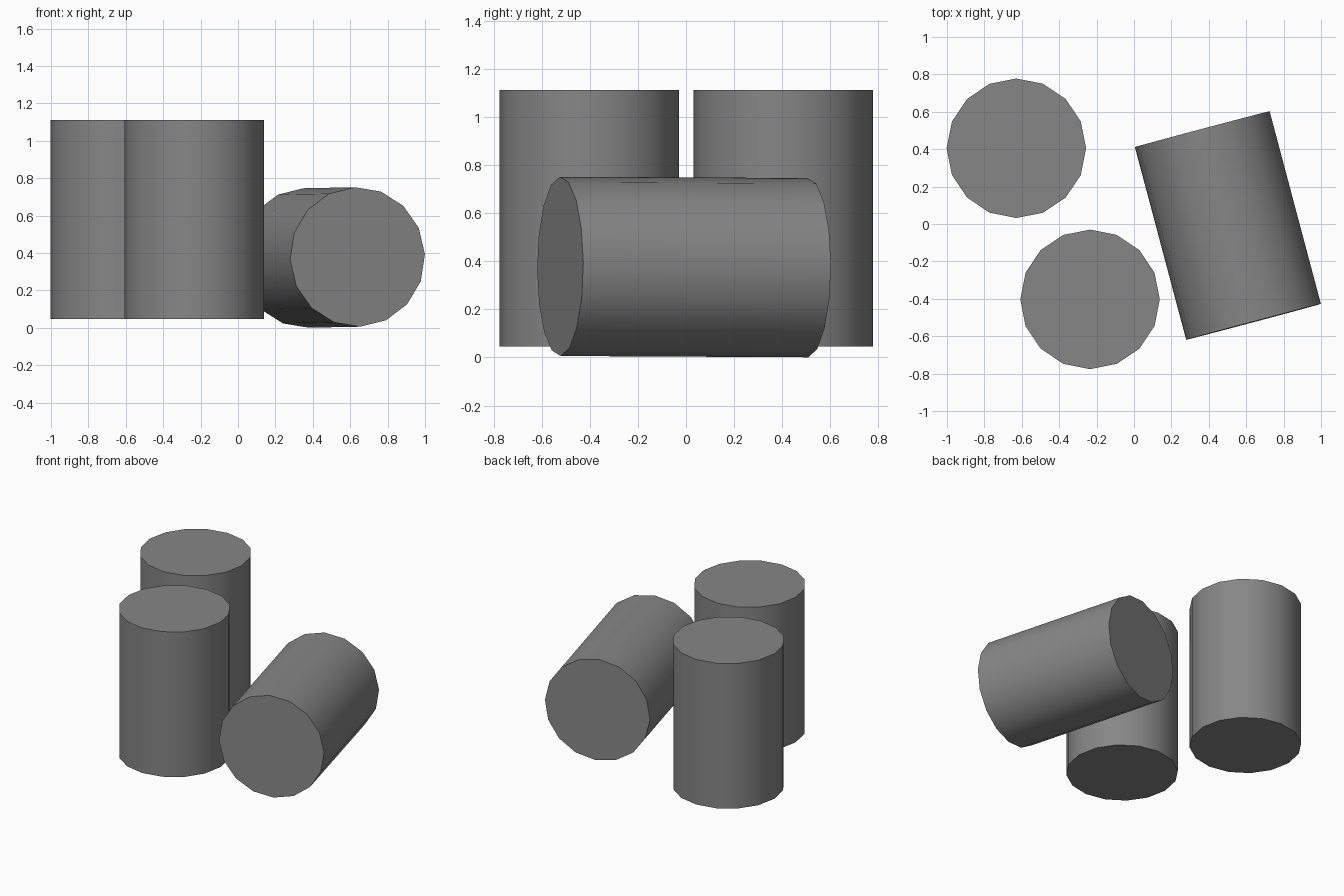
import bpy
from math import radians, cos, sin
from mathutils import Matrix, Vector

if "Cube" in bpy.data.objects:
    bpy.data.objects.remove(bpy.data.objects["Cube"])

RADIUS, LENGTH = 0.373, 1.066

# Dark grey paint
paint = bpy.data.materials.new("dark_grey")
paint.diffuse_color = (0.24, 0.24, 0.24, 1)
paint.use_nodes = True
paint.node_tree.nodes["Principled BSDF"].inputs["Base Color"].default_value = paint.diffuse_color


def drum(name, centre, rot=None):
    """16-sided smooth-sided drum, corners on its local x and y axes."""
    bpy.ops.mesh.primitive_cylinder_add(vertices=16, radius=RADIUS, depth=LENGTH)
    ob = bpy.context.object
    ob.name = name
    ob.data.materials.append(paint)
    bpy.ops.object.shade_smooth_by_angle(angle=radians(30))
    m = Matrix.Translation(centre)
    ob.matrix_world = m @ rot if rot else m
    return ob


# Two upright drums
drum("upright_drum_back", (-0.629, 0.405, 0.579))
drum("upright_drum_front", (-0.235, -0.403, 0.579))

# Lying drum: turned 15 degrees, slightly raised at the front and rolled
turn, roll = radians(14.9), radians(2.2)
axis = Vector((sin(turn), -cos(turn), 0.005)).normalized()
side = Vector((cos(turn), sin(turn), 0))
up = axis.cross(side)
x = side * cos(roll) + up * sin(roll)
y = axis.cross(x)
rot = Matrix((x, y, axis)).transposed().to_4x4()
drum("lying_drum", (0.502, -0.008, 0.376), rot)
